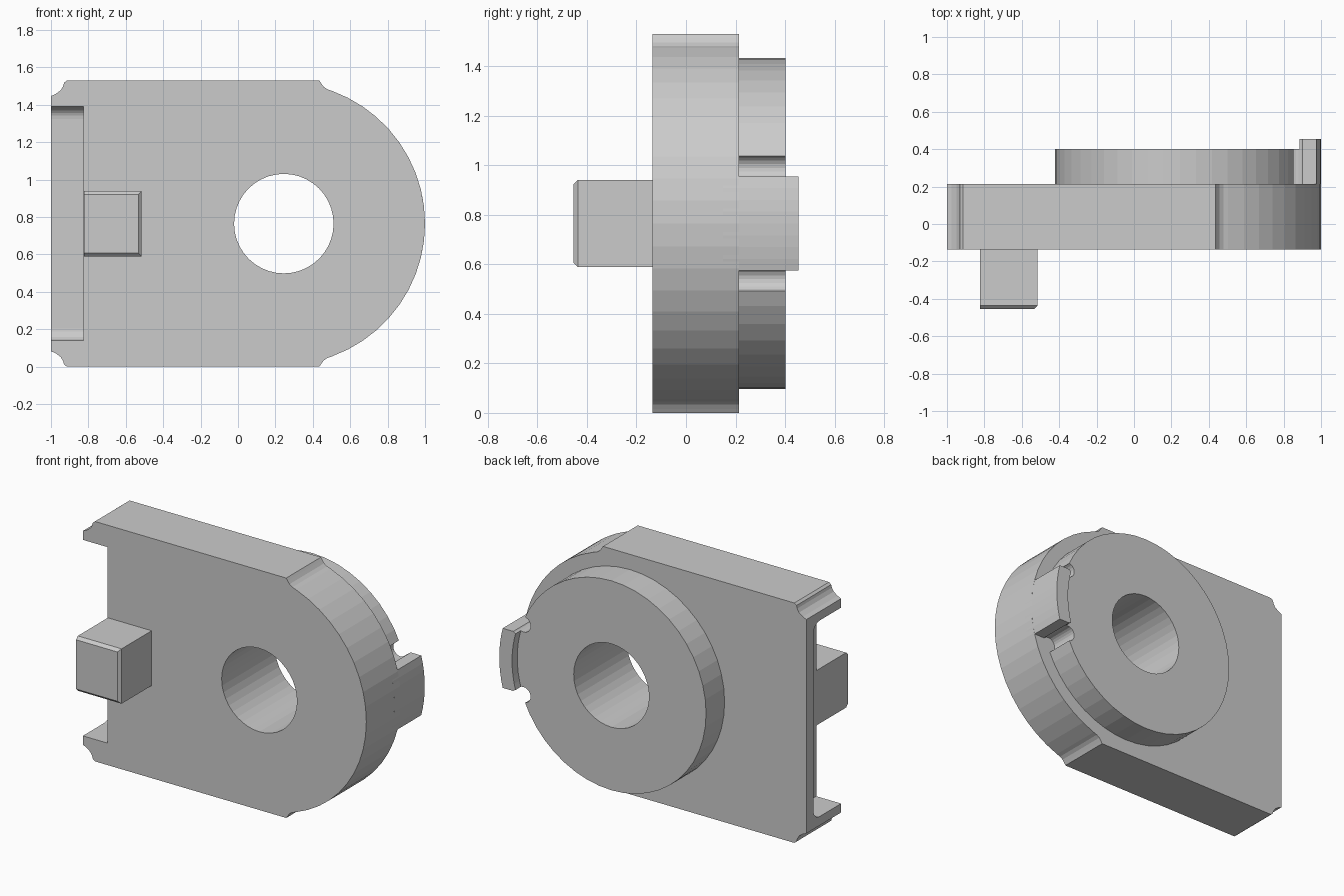
import bpy, bmesh
from math import sin, cos, radians, asin, degrees
from mathutils import Vector

if "Cube" in bpy.data.objects:
    bpy.data.objects.remove(bpy.data.objects["Cube"])

CX, CZ = 0.245, 0.765          # centre of the bore and rounded end
R_END = 0.755


def arc(cx, cz, r, a0, a1, n):
    """Points on an arc, angles in degrees."""
    return [(cx + r * cos(radians(a0 + (a1 - a0) * i / n)),
             cz + r * sin(radians(a0 + (a1 - a0) * i / n))) for i in range(n + 1)]


def circle(cx, cz, r, n):
    return arc(cx, cz, r, 0, 360, n)[:-1]


def prism(name, pts, lo, hi, axis='Y'):
    """Extrude an (x, z) outline along Y, or a (y, z) outline along X."""
    place = (lambda p, d: (p[0], d, p[1])) if axis == 'Y' else (lambda p, d: (d, p[0], p[1]))
    bm = bmesh.new()
    a = [bm.verts.new(place(p, lo)) for p in pts]
    b = [bm.verts.new(place(p, hi)) for p in pts]
    n = len(pts)
    bm.faces.new(a)
    bm.faces.new(b[::-1])
    for i in range(n):
        bm.faces.new((a[i], b[i], b[(i + 1) % n], a[(i + 1) % n]))
    bmesh.ops.recalc_face_normals(bm, faces=bm.faces)
    me = bpy.data.meshes.new(name)
    bm.to_mesh(me)
    bm.free()
    ob = bpy.data.objects.new(name, me)
    bpy.context.collection.objects.link(ob)
    return ob


def combine(ob, other, op):
    """Apply a boolean and remove the second object."""
    m = ob.modifiers.new(op, 'BOOLEAN')
    m.operation, m.solver, m.object = op, 'EXACT', other
    bpy.context.view_layer.objects.active = ob
    bpy.ops.object.modifier_apply(modifier=m.name)
    bpy.data.objects.remove(other)


# Plate: lower half of the outline, mirrored to the upper half
end = arc(CX, CZ, R_END, -70, 70, 20)
lower = [(-1, 0.083), (-0.975, 0.072), (-0.948, 0.052), (-0.935, 0.03), (-0.93, 0.012),
         (-0.915, 0), (0.435, 0), (0.445, 0.015), (0.458, 0.033), (0.478, 0.047)]
upper = [(x, 2 * CZ - z) for x, z in reversed(lower)]
plate = prism("plate", lower + end + upper, -0.135, 0.215)

# Recess in the left edge, open to the front, with rounded back corners
r, back = 0.065, 0.145
recess = ([(-0.3, 0.14)] + arc(back - r, 0.14 + r, r, -90, 0, 6)
          + arc(back - r, 1.39 - r, r, 0, 90, 6) + [(-0.3, 1.39)])
combine(plate, prism("recess_cutter", recess, -1.2, -0.825, 'X'), 'DIFFERENCE')

# Round boss on the back with a raised rim tab
boss = prism("boss", circle(CX, CZ, 0.668, 48), 0.1, 0.402)
ri, ro = 0.664, 0.754
ai, ao = degrees(asin(0.19 / ri)), degrees(asin(0.19 / ro))
tab = prism("tab", arc(CX, CZ, ro, -ao, ao, 8) + arc(CX, CZ, ri, ai, -ai, 8), 0.15, 0.455)
combine(boss, tab, 'UNION')

# Round relief bites on both sides of the tab
for s in (-1, 1):
    bite = prism("bite_cutter", circle(0.865, CZ + s * 0.225, 0.05, 20), 0.215, 0.6)
    combine(boss, bite, 'DIFFERENCE')

combine(plate, boss, 'UNION')

# Through bore
combine(plate, prism("bore_cutter", circle(CX, CZ, 0.266, 40), -0.5, 0.8), 'DIFFERENCE')

# Front lug, chamfered on three edges of its front face
lug = prism("front_lug", [(-0.824, 0.59), (-0.515, 0.59), (-0.515, 0.94), (-0.824, 0.94)],
            -0.455, -0.12)
bm = bmesh.new()
bm.from_mesh(lug.data)
edges = [e for e in bm.edges if all(v.co.y < -0.45 for v in e.verts)
         and any(v.co.x > -0.6 for v in e.verts)]
bmesh.ops.bevel(bm, geom=edges, offset=0.018, segments=1, affect='EDGES')
bm.to_mesh(lug.data)
bm.free()
